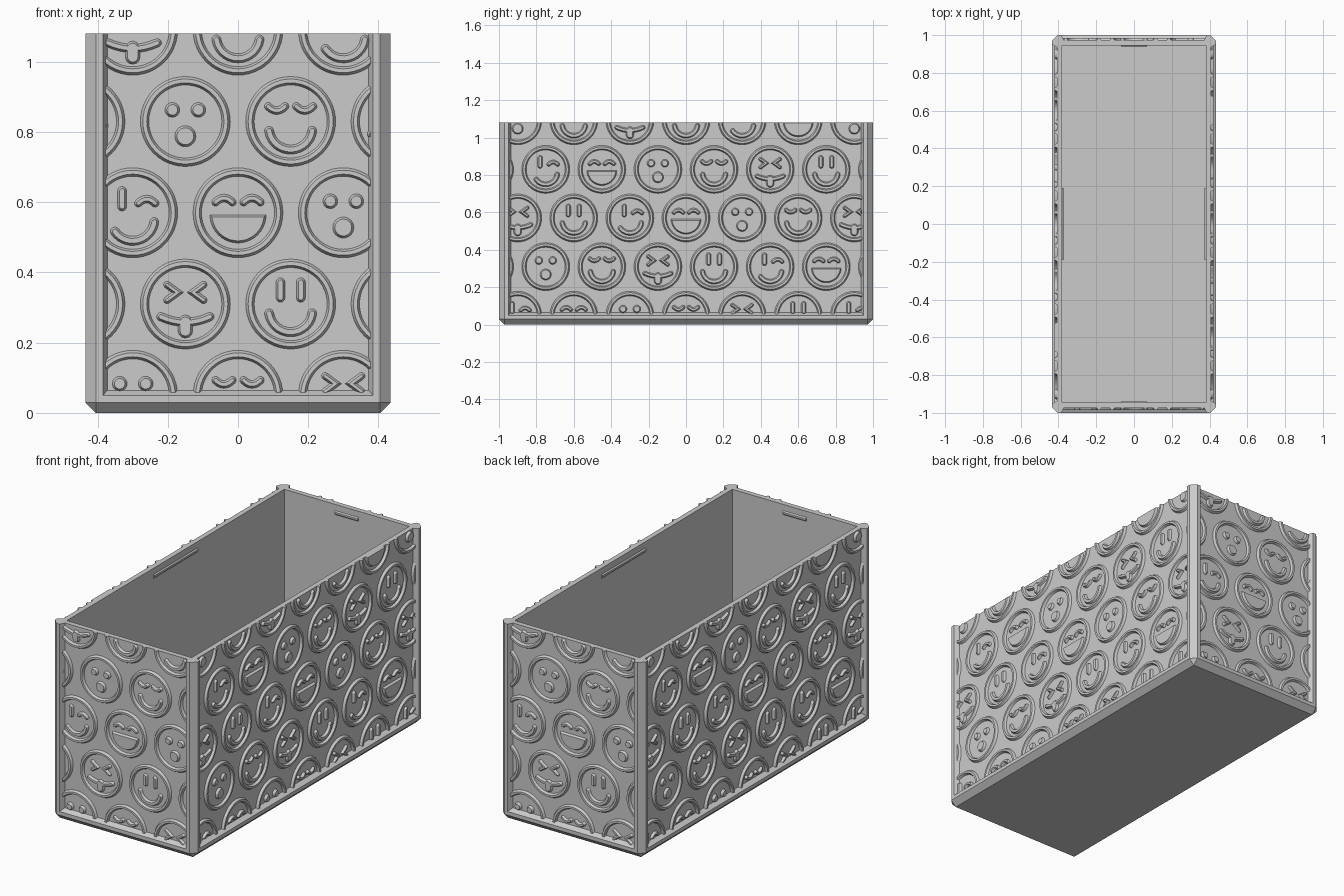
import bpy, bmesh
from math import sin, cos, pi, radians, atan2
from mathutils import Matrix, Vector

W, L, H = 0.435, 1.0, 1.08      # half width, half length, height
CH, DEPTH = 0.03, 0.027         # corner chamfer, panel recess
RISE, SLOPE = 0.013, 0.006      # relief height and its sloping edge
INNER_W, INNER_L, RAIL = 0.38, 0.945, 0.064

if "Cube" in bpy.data.objects:
    bpy.data.objects.remove(bpy.data.objects["Cube"])

grey = bpy.data.materials.new("plain_grey")
grey.use_nodes = True
grey.diffuse_color = (0.6, 0.6, 0.6, 1)
grey.node_tree.nodes["Principled BSDF"].inputs["Base Color"].default_value = (0.6, 0.6, 0.6, 1)


def finish(name, bm, matrix=None):
    bmesh.ops.recalc_face_normals(bm, faces=bm.faces)
    mesh = bpy.data.meshes.new(name)
    bm.to_mesh(mesh)
    bm.free()
    mesh.materials.append(grey)
    obj = bpy.data.objects.new(name, mesh)
    bpy.context.collection.objects.link(obj)
    if matrix:
        obj.matrix_world = matrix
    return obj


def loft(bm, loops, cyclic=False):
    """Join equal point loops; cap the ends, or join last to first."""
    rows = [[bm.verts.new(p) for p in loop] for loop in loops]
    n = len(rows[0])
    pairs = list(zip(rows, rows[1:])) + ([(rows[-1], rows[0])] if cyclic else [])
    for a, b in pairs:
        for i in range(n):
            j = (i + 1) % n
            bm.faces.new((a[i], a[j], b[j], b[i]))
    if not cyclic:
        bm.faces.new(rows[0][::-1])
        bm.faces.new(rows[-1])


def rect(w, l, z, c=0.0):
    """Rectangle loop with chamfered corners."""
    pts = []
    for sx, sy in ((1, 1), (-1, 1), (-1, -1), (1, -1)):
        corner = [(sx * w, sy * (l - c), z), (sx * (w - c), sy * l, z)]
        pts += corner if sx * sy > 0 else corner[::-1]
    return pts


# Base with chamfered underside and sloping rail
bm = bmesh.new()
loft(bm, [rect(W - CH, L - CH, 0), rect(W, L, CH, CH), rect(W, L, 0.05, CH),
          rect(W - DEPTH, L - DEPTH, RAIL)])
bmesh.ops.remove_doubles(bm, verts=bm.verts, dist=1e-5)
finish("base", bm)

# Four walls as one open sleeve
bm = bmesh.new()
loft(bm, [rect(W - DEPTH, L - DEPTH, 0.04), rect(W - DEPTH, L - DEPTH, H),
          rect(INNER_W, INNER_L, H), rect(INNER_W, INNER_L, 0.04)], cyclic=True)
bmesh.ops.remove_doubles(bm, verts=bm.verts, dist=1e-5)
finish("walls", bm)

# Corner posts
half = [(W - CH, L), (W - 0.05, L), (W - RAIL, L - 0.029)]
mirrored = [(W - (L - y), L - (W - x)) for x, y in half]
profile = half + mirrored[::-1]
for sx, x_name in ((1, "left"), (-1, "right")):
    for sy, y_name in ((1, "back"), (-1, "front")):
        bm = bmesh.new()
        loft(bm, [[(sx * x, sy * y, z) for x, y in profile] for z in (0.045, H)])
        finish(f"{y_name}_{x_name}_post", bm)

# Catch ridges inside the rim
for name, wall, length, angles in (("side_catch", INNER_W, 0.19, (90, 270)),
                                   ("end_catch", INNER_L, 0.07, (0, 180))):
    for a in angles:
        bm = bmesh.new()
        section = [(-0.004, 1.02), (0.006, 1.03), (0.006, 1.04), (-0.004, 1.05)]
        loft(bm, [[(s * length, -wall + d, z) for d, z in section] for s in (-1, 1)])
        finish(name, bm, Matrix.Rotation(radians(a), 4, "Z"))


# Face relief, drawn in the panel plane
def circle(cx, cz, r, n=24):
    return [(cx + r * cos(2 * pi * i / n), cz + r * sin(2 * pi * i / n)) for i in range(n)]


def arc(start, end, r=0.062, cz=-0.018, n=14):
    angles = [radians(start + (end - start) * i / n) for i in range(n + 1)]
    return [(r * cos(a), cz + r * sin(a)) for a in angles]


def bow(cx, cz, half, sag, n=8):
    ts = [2 * i / n - 1 for i in range(n + 1)]
    return [(cx + t * half, cz + sag * (1 - t * t)) for t in ts]


def stroke_outline(path, r, caps=6):
    """Outline of a round-ended stroke of half width r."""
    pts = [Vector(p) for p in path]
    dirs = [(b - a).normalized() for a, b in zip(pts, pts[1:])]
    left, right = [], []
    for i, p in enumerate(pts):
        d0, d1 = dirs[max(i - 1, 0)], dirs[min(i, len(dirs) - 1)]
        t = (d0 + d1).normalized()
        n = Vector((-t.y, t.x)) * (r / max(t.dot(d1), 0.5))
        left.append(p + n)
        right.append(p - n)

    def cap(p, d):
        a0 = atan2(d.y, d.x) - pi / 2
        return [p + r * Vector((cos(a0 + pi * i / caps), sin(a0 + pi * i / caps)))
                for i in range(1, caps)]
    return right + cap(pts[-1], dirs[-1]) + left[::-1] + cap(pts[0], -dirs[0])


def stroke(path, r=0.013):
    return lambda o: stroke_outline(path, r - o)


def disc(cx, cz, r):
    return lambda o: circle(cx, cz, r - o)


def half_disc(o, top=-0.006, r=0.08):
    return [(x, min(z, top - o)) for x, z in
            [(-(r - o), top - o)] + arc(180, 360, r - o, top, 20)[1:-1] + [(r - o, top - o)]]


def tall_eye(x):
    return stroke([(x, 0.018), (x, 0.062)])


def pair(make):
    return [make(-1), make(1)]


smile = stroke(arc(188, 352))
faces = [
    pair(lambda s: disc(s * 0.037, 0.033, 0.021)) + [disc(0, -0.042, 0.03)],         # surprised
    pair(lambda s: stroke(bow(s * 0.04, 0.043, 0.024, -0.012), 0.011)) + [smile],    # content
    pair(lambda s: stroke([(s * 0.052, 0.055), (s * 0.022, 0.033), (s * 0.052, 0.011)], 0.01))
    + [stroke(bow(0, -0.036, 0.07, -0.016), 0.012),
       stroke([(0, -0.052), (0, -0.076)], 0.021)],                                   # tongue out
    pair(lambda s: tall_eye(s * 0.029)) + [smile],                                   # smiling
    [tall_eye(-0.03), stroke(bow(0.04, 0.027, 0.024, 0.012), 0.011),
     stroke(arc(215, 352))],                                                         # winking
    pair(lambda s: stroke(bow(s * 0.04, 0.03, 0.024, 0.012), 0.011)) + [half_disc],  # laughing
]


def relief(name, half_width, dist, angle):
    bm = bmesh.new()
    for row in range(5):
        for u in range(-7, 8):
            cx, cz = u * 0.15, 0.05 + row * 0.26
            if (u + row) % 2 or abs(cx) > half_width + 0.12:
                continue

            def place(pts, w):
                return [(cx + x, -w, cz + z) for x, z in pts]
            # Round rim
            loft(bm, [place(circle(0, 0, r, 48), w) for r, w in
                      ((0.104, -0.004), (0.104, 0), (0.11, RISE),
                       (0.121, RISE), (0.128, 0), (0.128, -0.004))], cyclic=True)
            # Eyes and mouth
            kind = int(u / 2 + 1 + 2 * row - 0.5 * (row % 2)) % 6
            for outline in faces[kind]:
                loft(bm, [place(outline(0), -0.004), place(outline(0), 0),
                          place(outline(SLOPE), RISE)])
    # Trim to the panel and close the cuts
    for co, no in (((half_width, 0, 0), (1, 0, 0)), ((-half_width, 0, 0), (-1, 0, 0)),
                   ((0, 0, H), (0, 0, 1)), ((0, 0, 0.058), (0, 0, -1))):
        geom = bm.verts[:] + bm.edges[:] + bm.faces[:]
        bmesh.ops.bisect_plane(bm, geom=geom, plane_co=co, plane_no=no, clear_outer=True)
        bmesh.ops.holes_fill(bm, edges=[e for e in bm.edges if e.is_boundary], sides=0)
    matrix = Matrix.Rotation(radians(angle), 4, "Z") @ Matrix.Translation((0, -dist, 0))
    finish(name, bm, matrix)


for name, half_width, dist, angle in (
        ("front_relief", W - 0.058, L - DEPTH, 0), ("left_relief", L - 0.058, W - DEPTH, 90),
        ("back_relief", W - 0.058, L - DEPTH, 180), ("right_relief", L - 0.058, W - DEPTH, 270)):
    relief(name, half_width, dist, angle)
